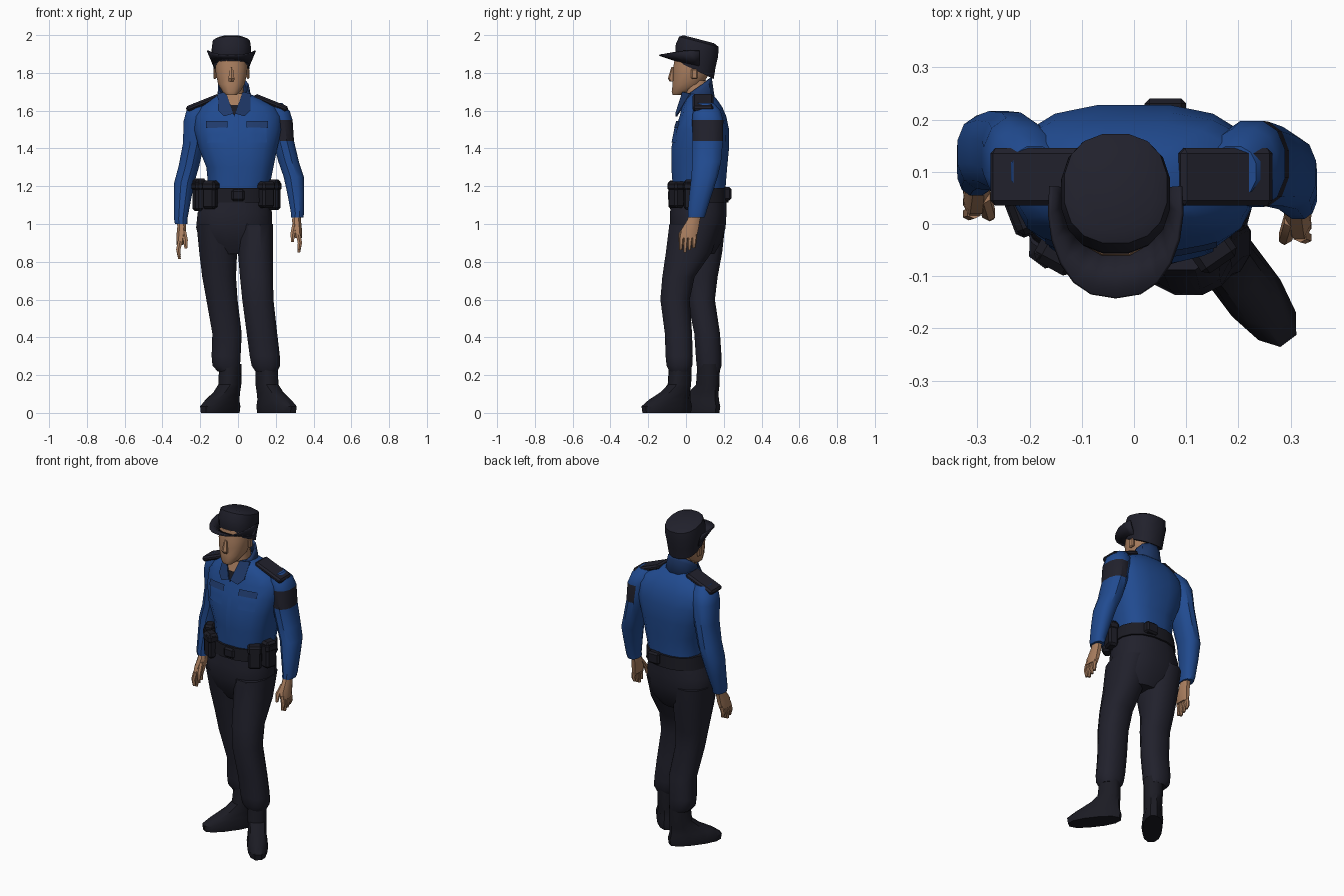
import bpy, bmesh, math
from mathutils import Matrix, Vector

default_cube = bpy.data.objects.get("Cube")
if default_cube:
    bpy.data.objects.remove(default_cube, do_unlink=True)


def material(name, r, g, b):
    mat = bpy.data.materials.new(name)
    mat.use_nodes = True
    mat.diffuse_color = (r, g, b, 1)
    shader = next(n for n in mat.node_tree.nodes if n.type == 'BSDF_PRINCIPLED')
    shader.inputs["Base Color"].default_value = (r, g, b, 1)
    shader.inputs["Roughness"].default_value = 0.9
    return mat


SHIRT = material("shirt_blue", .015, .07, .28)
TRIM = material("deep_blue_trim", .014, .043, .15)
NAVY = material("navy_cloth", .015, .015, .025)
BLACK = material("black_leather", .011, .011, .017)
SKIN = material("skin", .40, .21, .115)
parts = []


def finish(name, bm, *mats):
    bmesh.ops.recalc_face_normals(bm, faces=bm.faces)
    mesh = bpy.data.meshes.new(name)
    bm.to_mesh(mesh)
    bm.free()
    obj = bpy.data.objects.new(name, mesh)
    bpy.context.scene.collection.objects.link(obj)
    for mat in mats:
        mesh.materials.append(mat)
    parts.append(obj)
    return obj


def signed_power(value, power):
    return math.copysign(abs(value) ** power, value)


def loft(name, rings, *mats, sides=12, power=.85, turn=0, tilt=0, caps=True, rule=None):
    """Skin a stack of rings given as (z, x, y, x radius, y radius[, tilt])."""
    bm = bmesh.new()
    loops = []
    for z, cx, cy, rx, ry, *own in rings:
        slope = own[0] if own else tilt
        loop = []
        for i in range(sides):
            a = math.tau * (i + .5) / sides
            u = rx * signed_power(math.cos(a), power)
            v = ry * signed_power(math.sin(a), power)
            x = u * math.cos(turn) - v * math.sin(turn)
            y = u * math.sin(turn) + v * math.cos(turn)
            loop.append(bm.verts.new((cx + x, cy + y, z + slope * y)))
        loops.append(loop)
    for low, high in zip(loops, loops[1:]):
        for i in range(sides):
            j = (i + 1) % sides
            bm.faces.new((low[i], low[j], high[j], high[i]))
    if caps:
        bm.faces.new(loops[0])
        bm.faces.new(loops[-1])
    if rule:
        for face in bm.faces:
            face.material_index = rule(face.calc_center_median())
    return finish(name, bm, *mats)


def box(name, centre, size, mat, turn=0, lean=0, bevel=.01):
    bm = bmesh.new()
    place = (Matrix.Translation(centre) @ Matrix.Rotation(turn, 4, 'Z')
             @ Matrix.Rotation(lean, 4, 'Y') @ Matrix.Diagonal((*size, 1)))
    bmesh.ops.create_cube(bm, size=1, matrix=place)
    bmesh.ops.bevel(bm, geom=bm.edges[:], offset=bevel, segments=1, affect='EDGES')
    return finish(name, bm, mat)


def plate(name, points, mat, thick=.008):
    bm = bmesh.new()
    front = bm.faces.new([bm.verts.new(p) for p in points])
    grown = bmesh.ops.extrude_face_region(bm, geom=[front])["geom"]
    for v in grown:
        if isinstance(v, bmesh.types.BMVert):
            v.co.y += thick
    return finish(name, bm, mat)


def chest_patch(name, x, z, width, height, mat, target, lift):
    """A thin cloth panel pressed onto the front of the shirt."""
    bm = bmesh.new()
    place = (Matrix.Translation((x, -.4, z)) @ Matrix.Rotation(math.pi / 2, 4, 'X')
             @ Matrix.Diagonal((width, height, 1, 1)))
    bmesh.ops.create_grid(bm, x_segments=5, y_segments=4, size=.5, matrix=place)
    obj = finish(name, bm, mat)
    wrap = obj.modifiers.new("press", 'SHRINKWRAP')
    wrap.target = target
    wrap.wrap_method = 'PROJECT'
    wrap.use_project_y = True
    wrap.use_positive_direction = True
    wrap.use_negative_direction = False
    wrap.wrap_mode = 'ABOVE_SURFACE'
    wrap.offset = lift


# Shirt body
shirt = loft("shirt_body", [
    (1.13, 0, .07, .16, .14), (1.2, .005, .07, .165, .142), (1.3, .01, .07, .18, .15),
    (1.4, 0, .075, .21, .155), (1.5, 0, .085, .235, .145), (1.57, 0, .09, .235, .125),
    (1.62, 0, .085, .2, .108), (1.66, -.01, .08, .14, .085), (1.69, -.02, .07, .08, .065)],
    SHIRT, sides=16, power=.75)
for side, label in ((1, "left"), (-1, "right")):
    chest_patch(label + "_pocket", side * .105 - .005, 1.475, .1, .09, SHIRT, shirt, .005)
    chest_patch(label + "_pocket_flap", side * .105 - .005, 1.525, .11, .035, TRIM, shirt, .009)
chest_patch("button_placket", -.01, 1.38, .025, .34, SHIRT, shirt, .005)

# Collar and open neck
loft("neck", [(1.6, -.02, .06, .06, .06), (1.76, -.03, .055, .058, .062)], SKIN)
collar = loft("collar", [(1.63, -.02, .072, .098, .088), (1.7, -.022, .066, .086, .076, .7),
                         (1.725, -.025, .064, .084, .074, .7)], TRIM, caps=False)
collar.modifiers.new("cloth", 'SOLIDIFY').thickness = .008
plate("open_neck", [(-.07, -.015, 1.69), (.03, -.015, 1.69), (-.02, -.045, 1.59)], SKIN)
plate("undershirt", [(-.045, -.035, 1.63), (.005, -.035, 1.63), (-.02, -.053, 1.57)], BLACK)
for side, label in ((1, "left"), (-1, "right")):
    leaf = [(.045, -.02, 1.7), (.088, .02, 1.69), (.085, -.035, 1.6), (.055, -.055, 1.57),
            (.005, -.057, 1.585)]
    plate(label + "_collar_leaf", [(side * x - .02, y, z) for x, y, z in leaf], TRIM)

# Sleeves, hands and shoulder straps
arm_rings = [
    (1.64, .19, .1, .045, .05), (1.6, .21, .11, .065, .075), (1.55, .225, .115, .066, .085),
    (1.44, .24, .115, .058, .083), (1.33, .268, .11, .056, .078), (1.25, .295, .098, .055, .072),
    (1.16, .306, .078, .046, .062), (1.06, .315, .058, .036, .05), (1.035, .313, .054, .034, .046)]
palm_rings = [
    (1.07, .313, .055, .024, .034), (1.02, .31, .04, .025, .036), (.97, .314, .02, .026, .048),
    (.925, .32, .012, .02, .046)]


def pose(rings, side):
    """Mirror an arm; the right one hangs a little lower and further back."""
    if side > 0:
        return rings
    posed = []
    for z, x, y, rx, ry in rings:
        drop = min(1, max(0, (1.6 - z) / .4))
        posed.append((z - .035 * drop, -x + .012 * drop, y + .045 * drop, rx, ry))
    return posed


def badge(p):
    return 1 if 1.44 < p.z < 1.55 and p.x > .2 else 0


for side, label in ((1, "left"), (-1, "right")):
    loft(label + "_sleeve", pose(arm_rings, side), SHIRT, NAVY, rule=badge if side > 0 else None)
    loft(label + "_palm", pose(palm_rings, side), SKIN, sides=8)
    for i in range(4):
        y = -.022 + .023 * i
        tip = .85 + .012 * abs(i - 1)
        rings = [(.945, .318, y, .014, .013), (.9, .328, y - .004, .013, .012),
                 (tip, .322, y - .006, .008, .008)]
        loft(f"{label}_finger_{i + 1}", pose(rings, side), SKIN, sides=6)
    thumb = [(1.0, .3, .01, .014, .016), (.95, .29, -.025, .014, .014), (.905, .288, -.032, .008, .008)]
    loft(label + "_thumb", pose(thumb, side), SKIN, sides=6)
    box(label + "_shoulder_strap", (side * .18 - .005, .09, 1.642), (.19, .11, .03), NAVY,
        lean=side * .38)

# Trousers
loft("trouser_seat", [
    (.84, -.01, .06, .12, .09), (.9, -.015, .062, .185, .125), (.98, -.02, .062, .205, .15),
    (1.06, -.017, .065, .2, .152), (1.15, -.005, .07, .172, .146)], NAVY, sides=16)
loft("left_trouser_leg", [
    (.22, .15, -.034, .06, .056), (.25, .148, -.035, .078, .07), (.3, .142, -.036, .082, .074),
    (.42, .127, -.04, .083, .074), (.6, .105, -.058, .085, .08), (.72, .098, -.04, .09, .088),
    (.85, .092, .015, .095, .125), (1.0, .085, .05, .102, .142)], NAVY)
loft("right_trouser_leg", [
    (.22, -.05, .124, .06, .056), (.25, -.062, .122, .075, .068), (.3, -.063, .12, .079, .07),
    (.42, -.058, .112, .08, .07), (.6, -.085, .08, .085, .075), (.72, -.1, .08, .092, .09),
    (.85, -.105, .075, .103, .12), (1.0, -.118, .07, .105, .142)], NAVY)

# Boots
for label, x, y, side in (("left", .15, -.03, 1), ("right", -.04, .12, -1)):
    turn = math.atan2(-.8, side * .6)
    heading = Vector((math.cos(turn), math.sin(turn)))
    rings = []
    for z, along, length, width in ((0, .09, .152, .055), (.035, .09, .157, .06),
                                    (.07, .07, .128, .054), (.11, .032, .088, .052),
                                    (.15, .006, .064, .054), (.26, 0, .058, .056)):
        spot = Vector((x, y)) + heading * along
        rings.append((z, spot.x, spot.y, length, width))
    loft(label + "_boot", rings, BLACK, turn=turn)

# Belt and pouches
loft("belt", [(1.115, -.005, .07, .188, .158), (1.19, 0, .07, .18, .156)], BLACK, sides=16)
box("buckle", (0, -.085, 1.152), (.07, .02, .06), BLACK)
box("back_pouch", (.06, .218, 1.16), (.08, .045, .07), BLACK)
for name, x, y, height, turn in (
        ("right_front_pouch", -.145, -.055, .15, -.5), ("right_holster", -.205, .02, .17, -1.2),
        ("left_front_pouch", .15, -.05, .14, .6), ("left_side_pouch", .19, .03, .16, 1.3)):
    box(name, (x, y, 1.155), (.075, .06, height), BLACK, turn=turn, bevel=.012)
    box(name + "_flap", (x, y, 1.2), (.082, .068, .05), BLACK, turn=turn, bevel=.012)

# Head
loft("head", [
    (1.683, -.035, -.045, .028, .026), (1.7, -.035, -.025, .048, .052),
    (1.74, -.035, .01, .072, .083), (1.79, -.035, .025, .084, .097),
    (1.83, -.035, .03, .088, .1), (1.89, -.035, .035, .084, .095)], SKIN)
loft("nose", [(1.755, -.035, -.072, .016, .015), (1.77, -.035, -.077, .018, .019),
              (1.83, -.035, -.066, .009, .012)], SKIN, sides=6)
for side, label in ((1, "left"), (-1, "right")):
    box(label + "_ear", (side * .088 - .035, .045, 1.795), (.016, .035, .055), SKIN, bevel=.006)

# Cap crown
loft("cap_crown", [
    (1.815, -.035, .048, .094, .1, -.48), (1.865, -.035, .05, .1, .108, -.35),
    (1.92, -.035, .058, .106, .114, -.28), (1.965, -.035, .068, .1, .106, -.26),
    (1.978, -.035, .068, .075, .082, -.26)], NAVY, sides=16)

# Cap peak, with its sides swept upward
bm = bmesh.new()
steps = 12
rows = []
for i in range(steps + 1):
    a = math.pi * (i / steps * 1.16 - .08)
    c, s = math.cos(a), math.sin(a)
    inner = bm.verts.new((-.035 + .092 * c, .045 - .1 * s, 1.845 + .025 * s))
    outer = bm.verts.new((-.035 + .123 * signed_power(c, .8), .03 - .17 * max(s, -.3),
                          1.898 + .022 * abs(c) ** 3))
    rows.append((inner, outer))
for (a, b), (c, d) in zip(rows, rows[1:]):
    bm.faces.new((a, b, d, c))
peak = finish("cap_peak", bm, NAVY)
peak.modifiers.new("stiffness", 'SOLIDIFY').thickness = .008

# Soft shading with sharp creases kept
bpy.ops.object.select_all(action='DESELECT')
for obj in parts:
    obj.select_set(True)
bpy.context.view_layer.objects.active = shirt
bpy.ops.object.shade_smooth_by_angle(angle=math.radians(35))
